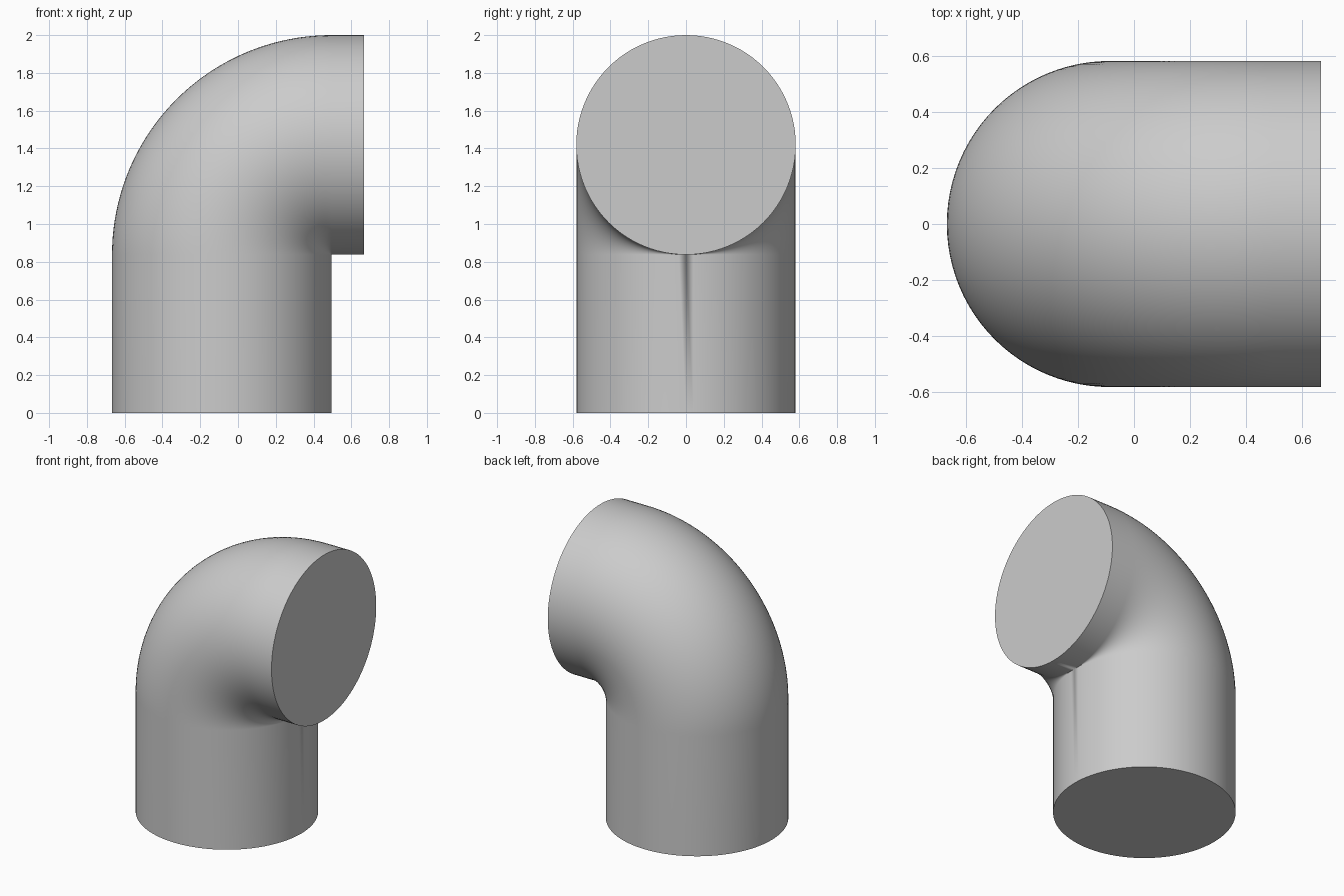
import bpy, bmesh
from math import sin, cos, pi, radians
from mathutils import Vector

cube = bpy.data.objects.get("Cube")
if cube:
    bpy.data.objects.remove(cube, do_unlink=True)

RADIUS = 0.581
PIVOT = Vector((0.495, 0, 0.838))   # bend centre, on the inner throat
END_X = 0.667
SIDES, STEPS = 96, 40

grey = bpy.data.materials.new("pipe grey")
grey.use_nodes = True
colour = (0.6, 0.6, 0.6, 1)
grey.diffuse_color = colour
grey.node_tree.nodes["Principled BSDF"].inputs["Base Color"].default_value = colour

bm = bmesh.new()


def add_ring(angle, shift=Vector()):
    """Circle of the pipe at a bend angle, optionally slid along the pipe."""
    outward = Vector((-cos(angle), 0, sin(angle)))
    centre = PIVOT + outward * RADIUS + shift
    ring = []
    for i in range(SIDES):
        a = 2 * pi * i / SIDES
        ring.append(bm.verts.new(
            centre + RADIUS * (cos(a) * outward + sin(a) * Vector((0, 1, 0)))))
    return ring


# Upright leg, quarter bend, short horizontal outlet
rings = [add_ring(0, Vector((0, 0, -PIVOT.z)))]
rings += [add_ring(pi / 2 * i / STEPS) for i in range(STEPS + 1)]
rings.append(add_ring(pi / 2, Vector((END_X - PIVOT.x, 0, 0))))

for low, high in zip(rings, rings[1:]):
    for i in range(SIDES):
        j = (i + 1) % SIDES
        bm.faces.new((low[i], low[j], high[j], high[i]))

# Flat closed ends
bm.faces.new(rings[0])
bm.faces.new(rings[-1])

# Close the throat, where the bend rings meet in one point
bmesh.ops.remove_doubles(bm, verts=bm.verts, dist=0.00001)
bmesh.ops.recalc_face_normals(bm, faces=bm.faces)

mesh = bpy.data.meshes.new("pipe_elbow")
bm.to_mesh(mesh)
bm.free()
mesh.materials.append(grey)
elbow = bpy.data.objects.new("pipe_elbow", mesh)
bpy.context.collection.objects.link(elbow)

bpy.ops.object.select_all(action="DESELECT")
elbow.select_set(True)
bpy.context.view_layer.objects.active = elbow
bpy.ops.object.shade_smooth_by_angle(angle=radians(35))
